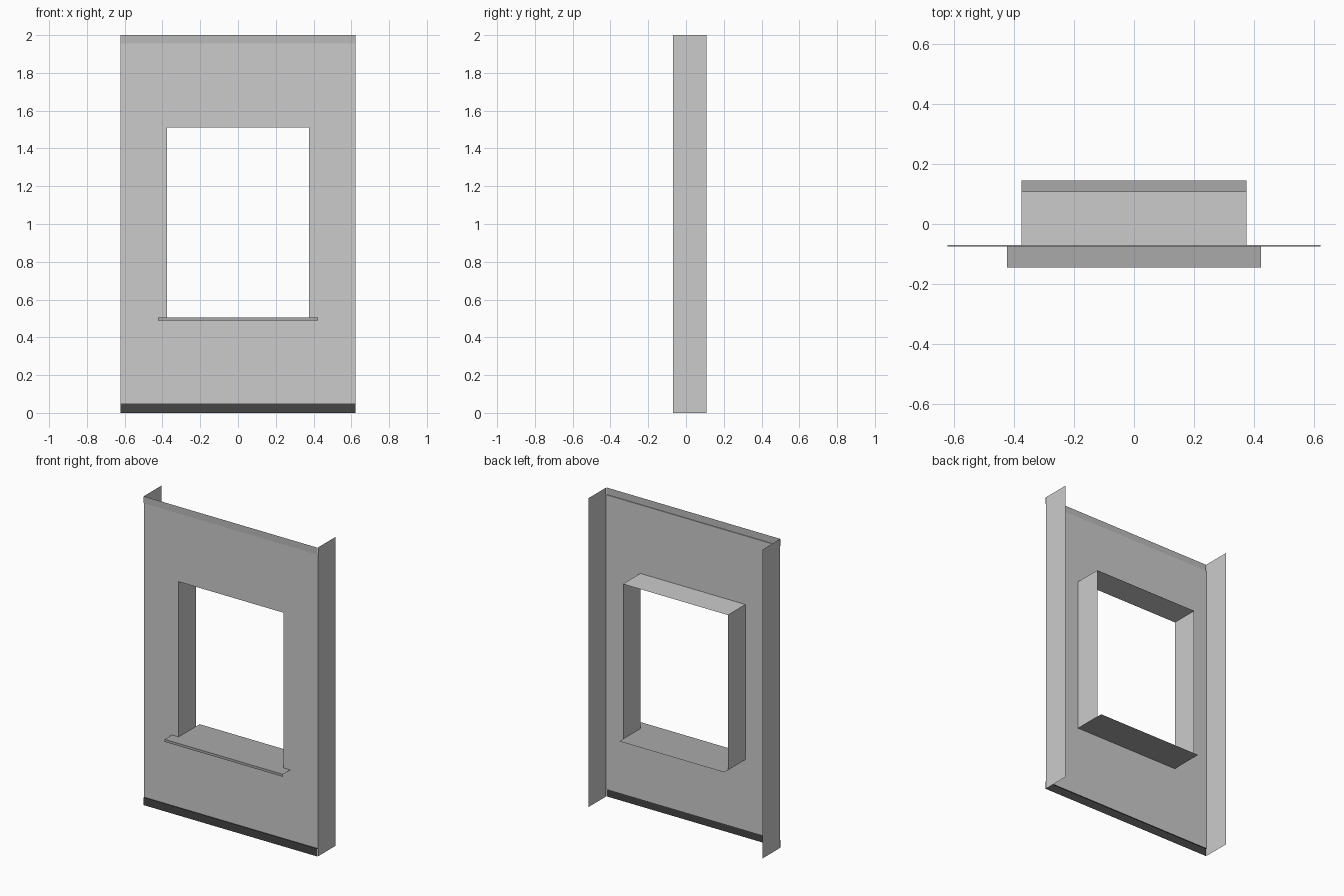
import bpy, bmesh

if "Cube" in bpy.data.objects:
    bpy.data.objects.remove(bpy.data.objects["Cube"])

FRONT, BACK = -0.07, 0.109      # wall skin and return depth
W, HW, SW = 0.623, 0.376, 0.424  # half widths: panel, opening, sill
Z0, Z1 = 0.506, 1.511           # opening bottom and top
STEP = FRONT - 0.005            # bands stand slightly proud


def material(name, v):
    m = bpy.data.materials.new(name)
    m.diffuse_color = (v, v, v, 1)
    m.use_nodes = True
    m.node_tree.nodes["Principled BSDF"].inputs["Base Color"].default_value = m.diffuse_color
    return m


def sheet(name, quads, mat=None):
    """Open sheet-metal part from a few quads, welded together."""
    bm = bmesh.new()
    for q in quads:
        bm.faces.new([bm.verts.new(p) for p in q])
    bmesh.ops.remove_doubles(bm, verts=bm.verts, dist=1e-5)
    me = bpy.data.meshes.new(name)
    bm.to_mesh(me)
    bm.free()
    ob = bpy.data.objects.new(name, me)
    bpy.context.collection.objects.link(ob)
    if mat:
        me.materials.append(mat)
    return ob


def strip(profile, half):
    """Quads sweeping a (y, z) profile across x."""
    return [[(-half, *a), (half, *a), (half, *b), (-half, *b)]
            for a, b in zip(profile, profile[1:])]


def upright(x, z0, z1):
    return [(x, FRONT, z0), (x, BACK, z0), (x, BACK, z1), (x, FRONT, z1)]


dark = material("dark_grey", 0.06)
mid = material("mid_grey", 0.5)
sill_grey = material("sill_grey", 0.4)

# front skin around the window opening
xs, zs = [-W, -HW, HW, W], [0.05, Z0, Z1, 1.955]
sheet("wall_skin", [[(xs[i], FRONT, zs[j]), (xs[i + 1], FRONT, zs[j]),
                     (xs[i + 1], FRONT, zs[j + 1]), (xs[i], FRONT, zs[j + 1])]
                    for i in range(3) for j in range(3) if (i, j) != (1, 1)])

# raised bands along the bottom and top
sheet("base_band", strip([(STEP, 0), (STEP, 0.05), (FRONT, 0.05)], W), dark)
sheet("top_band", strip([(FRONT, 1.955), (STEP, 1.955), (STEP, 2)], W), mid)

# side returns and window reveals
for side, s in (("left", -1), ("right", 1)):
    q = upright(s * W, 0, 2)
    r = upright(s * HW, Z0, Z1)
    sheet(side + "_return", [q if s > 0 else q[::-1]])
    sheet(side + "_jamb", [r[::-1] if s > 0 else r])
sheet("window_head", strip([(BACK, Z1), (FRONT, Z1)], HW))

# sill: inner board plus wider outer nose with a turned-down lip
sheet("sill_board", strip([(FRONT, Z0), (0.145, Z0)], HW), sill_grey)
sheet("sill_nose", strip([(-0.14, 0.490), (-0.145, 0.490), (-0.145, Z0), (FRONT, Z0)], SW), sill_grey)
